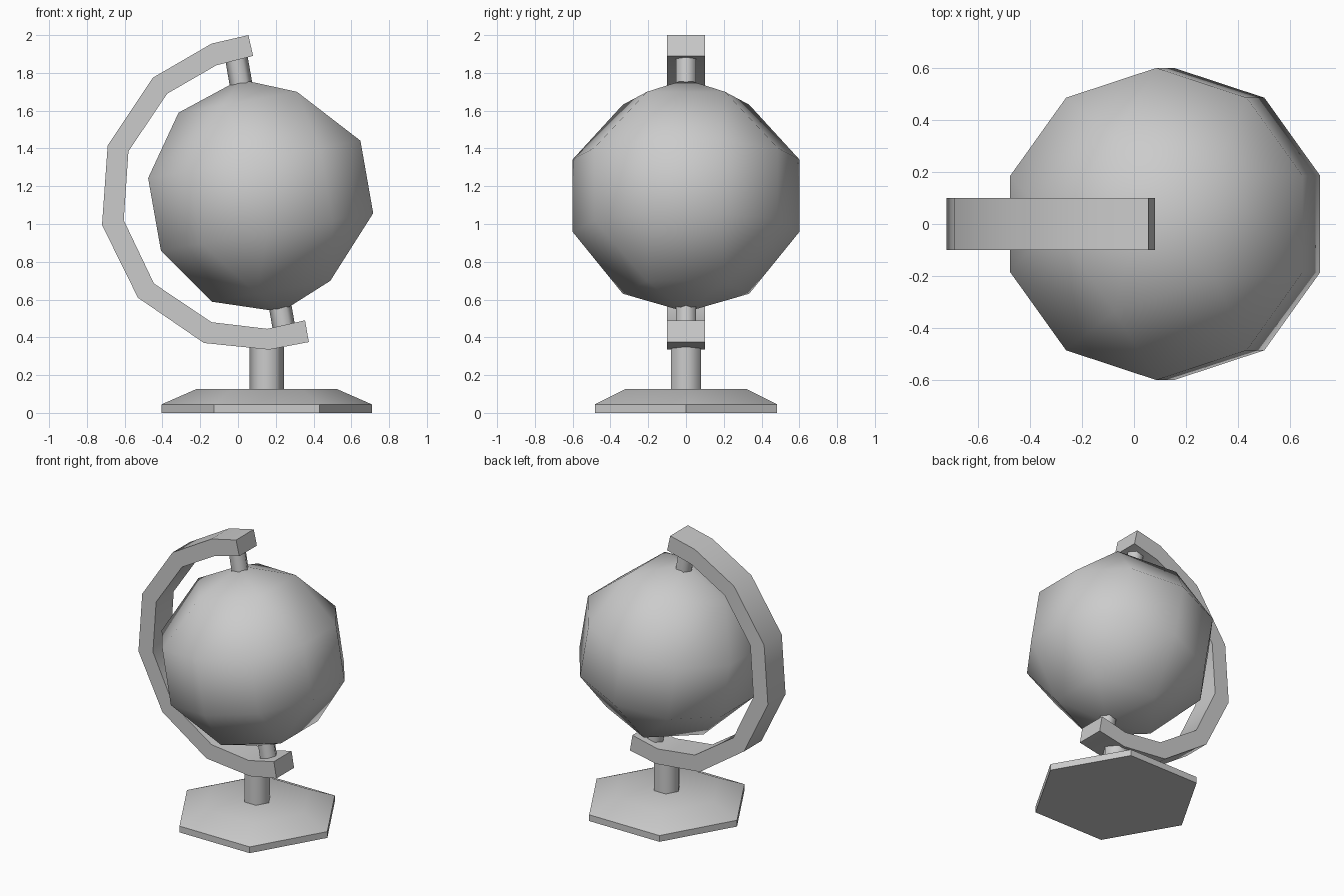
import bpy, math
from mathutils import Matrix, Vector

if "Cube" in bpy.data.objects:
    bpy.data.objects.remove(bpy.data.objects["Cube"])

TILT = math.radians(-10)
CENTRE = Vector((0.12, 0, 1.15))
PLACE = Matrix.Translation(CENTRE) @ Matrix.Rotation(TILT, 4, 'Y')


def make(name, verts, faces, angle=35):
    mesh = bpy.data.meshes.new(name)
    mesh.from_pydata(verts, [], faces)
    mesh.update()
    ob = bpy.data.objects.new(name, mesh)
    bpy.context.collection.objects.link(ob)
    bpy.ops.object.select_all(action='DESELECT')
    ob.select_set(True)
    bpy.context.view_layer.objects.active = ob
    if angle is None:
        bpy.ops.object.shade_smooth()
    else:
        bpy.ops.object.shade_smooth_by_angle(angle=math.radians(angle))
    return ob


def ring(n, r, z, start=0.0):
    return [(r * math.cos(math.radians(start + 360 * i / n)),
             r * math.sin(math.radians(start + 360 * i / n)), z) for i in range(n)]


def hex_stack(name, levels, matrix, angle):
    """Closed six-sided column through (radius, z) levels."""
    verts = [matrix @ Vector(p) for r, z in levels for p in ring(6, r, z)]
    faces = [tuple(range(5, -1, -1)), tuple(range(len(verts) - 6, len(verts)))]
    for k in range(len(levels) - 1):
        for i in range(6):
            j = (i + 1) % 6
            faces.append((k * 6 + i, k * 6 + j, k * 6 + 6 + j, k * 6 + 6 + i))
    return make(name, verts, faces, angle)


# Globe: two ten-sided rings, five-sided rings above and below, and the poles
verts = (ring(10, 0.6, -0.195, 18) + ring(10, 0.6, 0.195, 18)
         + ring(5, 0.352, -0.508, 36) + ring(5, 0.352, 0.508, 36)
         + [(0, 0, -0.625), (0, 0, 0.625)])
faces = [(i, (i + 1) % 10, 10 + (i + 1) % 10, 10 + i) for i in range(10)]
for k in range(5):
    n = (k + 1) % 5
    a, b, c = 2 * k, 2 * k + 1, (2 * k + 2) % 10
    faces += [(10 + a, 10 + b, 25 + k), (10 + b, 10 + c, 25 + n, 25 + k),
              (25 + k, 25 + n, 31),
              (b, a, 20 + k), (c, b, 20 + k, 20 + n), (20 + n, 20 + k, 30)]
make("globe", [PLACE @ Vector(v) for v in verts], faces, None)

# Curved arm with a rectangular section
outer = [(0.055, 2.0), (-0.14, 1.955), (-0.45, 1.775), (-0.69, 1.415), (-0.72, 0.995),
         (-0.53, 0.61), (-0.18, 0.37), (0.165, 0.335), (0.375, 0.375)]
inner = [(0.08, 1.89), (-0.115, 1.84), (-0.375, 1.69), (-0.58, 1.385), (-0.605, 1.02),
         (-0.445, 0.685), (-0.14, 0.48), (0.155, 0.445), (0.355, 0.49)]
verts = []
for (ox, oz), (ix, iz) in zip(outer, inner):
    verts += [(ox, -0.1, oz), (ix, -0.1, iz), (ix, 0.1, iz), (ox, 0.1, oz)]
last = len(verts) - 4
faces = [(3, 2, 1, 0), (last, last + 1, last + 2, last + 3)]
for k in range(0, last, 4):
    for i in range(4):
        j = (i + 1) % 4
        faces.append((k + i, k + j, k + 4 + j, k + 4 + i))
make("arm", verts, faces, 40)

# Axis pins
hex_stack("top_pin", [(0.06, 0.58), (0.06, 0.76)], PLACE, 65)
hex_stack("bottom_pin", [(0.06, -0.72), (0.06, -0.58)], PLACE, 65)

# Stem and base
STAND = Matrix.Translation((0.152, 0, 0))
hex_stack("stem", [(0.092, 0.11), (0.092, 0.37)], STAND, 65)
hex_stack("base", [(0.557, 0), (0.557, 0.045), (0.37, 0.127)], STAND, 35)
